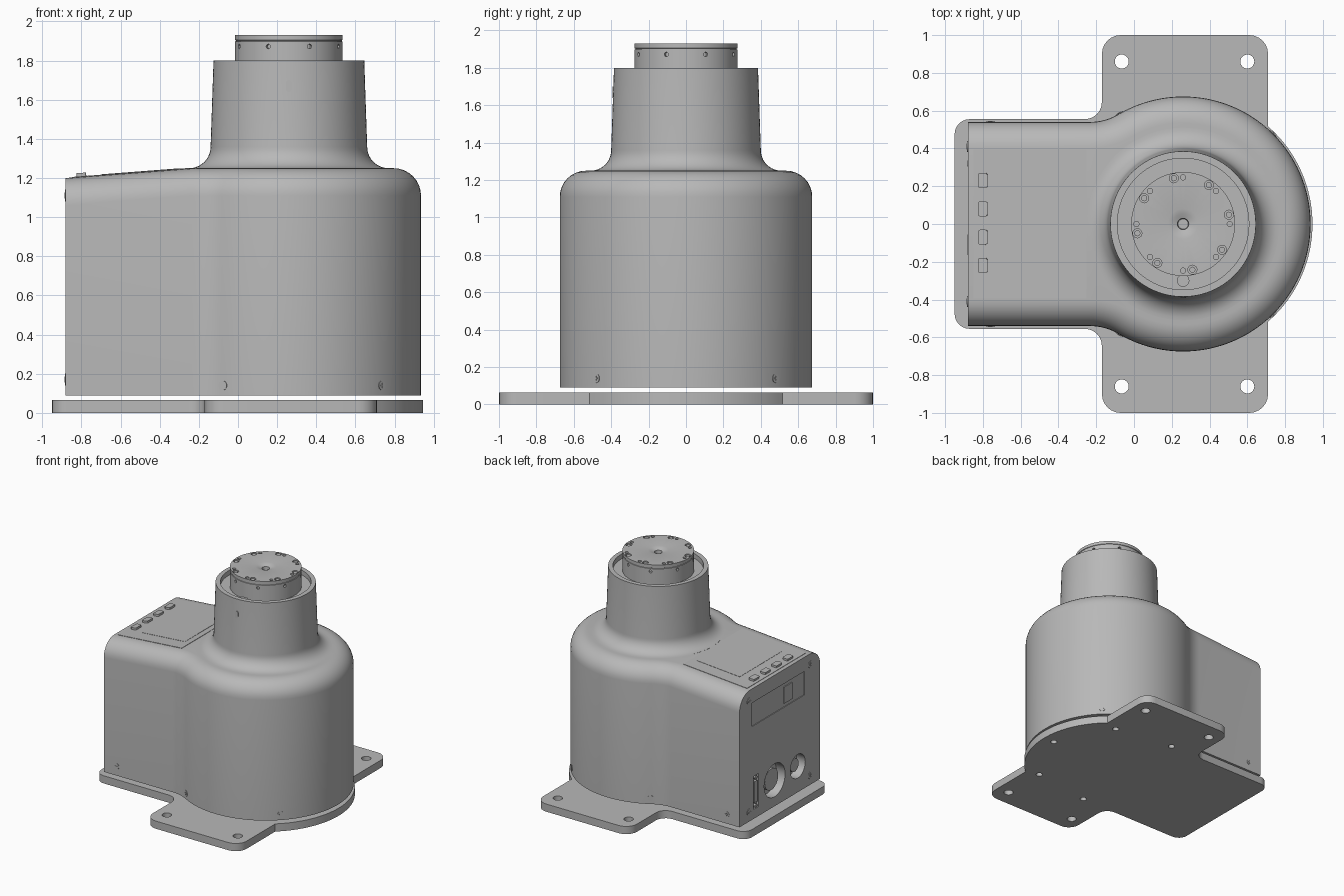
import bpy, bmesh, math
from mathutils import Vector, Matrix

if "Cube" in bpy.data.objects:
    bpy.data.objects.remove(bpy.data.objects["Cube"])

CX = 0.26                      # axis of the round tower
BACK = -0.88                   # flat connector face
SLOPE = math.atan2(0.05, 0.65)

grey = bpy.data.materials.new("machine_grey")
grey.diffuse_color = (0.48, 0.48, 0.48, 1)
grey.use_nodes = True
grey.node_tree.nodes["Principled BSDF"].inputs["Base Color"].default_value = grey.diffuse_color


def finish(name, bm):
    bmesh.ops.remove_doubles(bm, verts=bm.verts, dist=1e-5)
    bmesh.ops.recalc_face_normals(bm, faces=bm.faces)
    me = bpy.data.meshes.new(name)
    bm.to_mesh(me)
    bm.free()
    ob = bpy.data.objects.new(name, me)
    bpy.context.collection.objects.link(ob)
    me.materials.append(grey)
    return ob


def activate(ob):
    bpy.ops.object.select_all(action='DESELECT')
    ob.select_set(True)
    bpy.context.view_layer.objects.active = ob


def smooth(ob):
    activate(ob)
    bpy.ops.object.shade_smooth_by_angle(angle=math.radians(30))


def add_cyl(bm, loc, axis, r, depth, seg=20):
    q = Vector(axis).to_track_quat('Z', 'Y').to_matrix().to_4x4()
    bmesh.ops.create_cone(bm, cap_ends=True, segments=seg, radius1=r, radius2=r,
                          depth=depth, matrix=Matrix.Translation(loc) @ q)


def add_box(bm, loc, size, rot=None):
    m = Matrix.Translation(loc) @ (rot or Matrix()) @ Matrix.Diagonal((*size, 1))
    bmesh.ops.create_cube(bm, size=1, matrix=m)


def cut(ob, bm):
    tool = finish("cutter", bm)
    tool.hide_render = True
    mod = ob.modifiers.new("cut", 'BOOLEAN')
    mod.operation, mod.solver, mod.object = 'DIFFERENCE', 'EXACT', tool
    activate(ob)
    bpy.ops.object.modifier_apply(modifier=mod.name)
    bpy.data.objects.remove(tool)


def lathe(name, profile, seg=96):
    bm = bmesh.new()
    rings = [[bm.verts.new((CX + r * math.cos(2 * math.pi * i / seg),
                            r * math.sin(2 * math.pi * i / seg), z)) for i in range(seg)]
             if r > 0 else [bm.verts.new((CX, 0, z))] * seg for r, z in profile]
    for a, b in zip(rings, rings[1:]):
        for i in range(seg):
            j = (i + 1) % seg
            vs = list(dict.fromkeys((a[i], a[j], b[j], b[i])))
            if len(vs) > 2:
                bm.faces.new(vs)
    return finish(name, bm)


def arc(cx, cy, r, a0, a1, n):
    return [(cx + r * math.cos(math.radians(a0 + (a1 - a0) * i / n)),
             cy + r * math.sin(math.radians(a0 + (a1 - a0) * i / n))) for i in range(n + 1)]


def top(x):                    # height of the shell, sloping down to the back
    return 1.25 - max(0, -0.23 - x) * math.tan(SLOPE)


# --- base plate with four mounting ears
half = (arc(-0.87, 0.475, 0.08, 180, 90, 6) + arc(-0.26, 0.645, 0.09, -90, 0, 6)
        + arc(-0.07, 0.9, 0.1, 180, 90, 6) + arc(0.61, 0.9, 0.1, 90, 0, 6)
        + arc(CX, 0, 0.685, 48.9, 0, 16))
outline = half + [(x, -y) for x, y in reversed(half[:-1])]
bm = bmesh.new()
face = bm.faces.new([bm.verts.new((x, y, 0)) for x, y in outline])
up = bmesh.ops.extrude_face_region(bm, geom=[face])['geom']
bmesh.ops.translate(bm, verts=[v for v in up if isinstance(v, bmesh.types.BMVert)],
                    vec=(0, 0, 0.065))
plate = finish("base_plate", bm)
bm = bmesh.new()
for x in (-0.065, 0.6):
    for y in (-0.86, 0.86):
        add_cyl(bm, (x, y, 0.03), (0, 0, 1), 0.037, 0.2, 28)
for a in (0, 55, -55, 109, -109):
    a = math.radians(a)
    add_cyl(bm, (CX + 0.585 * math.cos(a), 0.585 * math.sin(a), 0.03), (0, 0, 1), 0.026, 0.2)
cut(plate, bm)
smooth(plate)

# --- shell: round drum blended into a box tail, top edge rounded by inset rings
R, W, BLEND, EDGE = 0.675, 0.54, 0.3, 0.14
bcy = W + BLEND
bcx = CX - math.sqrt((R + BLEND) ** 2 - bcy ** 2)
turn = math.degrees(math.atan2(bcy, bcx - CX))


def shell_half(d):
    return ([(BACK, W - d)] + arc(bcx, bcy, BLEND + d, -90, turn - 180, 8)
            + arc(CX, 0, R - d, turn, 0, 40)[1:])


bm = bmesh.new()
levels = [(0, None)] + [(EDGE * (1 - math.cos(t)), EDGE * (1 - math.sin(t)))
                        for t in (math.pi / 2 * i / 8 for i in range(9))]
rings = []
for d, drop in levels:
    h = shell_half(d)
    pts = h + [(x, -y) for x, y in reversed(h[:-1])]
    rings.append([bm.verts.new((x, y, 0.09 if drop is None else top(x) - drop))
                  for x, y in pts])
n = len(rings[0])
for a, b in zip(rings, rings[1:]):
    for i in range(n):
        j = (i + 1) % n
        bm.faces.new((a[i], a[j], b[j], b[i]))
for ring in (rings[0], rings[-1]):          # caps as strips across the width
    for i in range(n // 2):
        bm.faces.new(list(dict.fromkeys(
            (ring[i], ring[i + 1], ring[n - 2 - i], ring[n - 1 - i]))))
shell = finish("body_shell", bm)

# connector openings and recessed label field in the back face
bm = bmesh.new()
add_cyl(bm, (BACK, 0.07, 0.31), (1, 0, 0), 0.14, 0.16, 40)
add_cyl(bm, (BACK, -0.24, 0.31), (1, 0, 0), 0.1, 0.16, 32)
add_box(bm, (BACK, 0.32, 0.31), (0.04, 0.07, 0.28))
add_box(bm, (BACK, 0.02, 0.98), (0.012, 0.7, 0.2))
cut(shell, bm)
smooth(shell)

# --- connectors, switch and data port
bm = bmesh.new()
add_cyl(bm, (BACK + 0.06, 0.07, 0.31), (1, 0, 0), 0.09, 0.06, 32)
add_cyl(bm, (BACK + 0.06, -0.24, 0.31), (1, 0, 0), 0.055, 0.06, 24)
add_box(bm, (BACK + 0.015, 0.32, 0.31), (0.03, 0.035, 0.18))
for z in (0.19, 0.43):
    add_cyl(bm, (BACK + 0.01, 0.32, z), (1, 0, 0), 0.015, 0.025, 12)
add_box(bm, (BACK + 0.005, -0.11, 0.98), (0.012, 0.11, 0.14))
smooth(finish("connectors", bm))

# --- cross-head screws around the shell
bm = bmesh.new()
screws = [((BACK, y, z), (-1, 0, 0), 0.03) for y in (-0.41, 0.41) for z in (0.17, 1.11)]
for s in (-1, 1):
    screws.append(((-0.76, s * W, 0.17), (0, s, 0), 0.024))
    for a in (45.2, 120):
        c, k = math.cos(math.radians(a)), s * math.sin(math.radians(a))
        screws.append(((CX + R * c, R * k, 0.14), (c, k, 0), 0.024))
for loc, nrm, r in screws:
    add_cyl(bm, loc, nrm, r, 0.006)
    q = Vector(nrm).to_track_quat('Z', 'Y').to_matrix().to_4x4()
    for size in ((r, 0.006, 0.012), (0.006, r, 0.012)):
        add_box(bm, loc, size, q)
smooth(finish("shell_screws", bm))

# --- control panel on the sloping top, with screen and four buttons
tilt = Matrix.Rotation(-SLOPE, 4, 'Y')
bm = bmesh.new()
add_box(bm, (-0.55, 0, top(-0.55)), (0.6, 0.79, 0.006), tilt)
finish("control_panel", bm)
bm = bmesh.new()
add_box(bm, (-0.5, 0, top(-0.5) + 0.002), (0.4, 0.56, 0.006), tilt)
finish("screen", bm)
for i in range(4):
    bm = bmesh.new()
    add_box(bm, (-0.8, 0.23 - 0.15 * i, top(-0.8) + 0.005), (0.05, 0.08, 0.03), tilt)
    bmesh.ops.bevel(bm, geom=[e for e in bm.edges
                              if abs(e.verts[0].co.z - e.verts[1].co.z) > 0.02],
                    offset=0.012, segments=3, affect='EDGES', profile=0.5)
    smooth(finish("button_%d" % (i + 1), bm))

# --- neck flaring out of the shell, with a sunken ring at the top
foot = [(0.51 - 0.11 * math.sin(t), 1.36 - 0.11 * math.cos(t))
        for t in (math.pi / 2 * i / 10 for i in range(11))]
neck = lathe("neck", [(0, 1.24), (0.51, 1.24)] + foot
             + [(0.385, 1.8), (0.348, 1.8), (0.348, 1.76), (0, 1.76)])
smooth(neck)
bm = bmesh.new()
add_cyl(bm, (CX, -0.30, 1.76), (0, 0, 1), 0.033, 0.02)
for z in (1.655, 1.685):                    # oval mark on the front of the neck
    add_cyl(bm, (CX, -0.387, z), (0, 1, 0), 0.015, 0.012)
add_box(bm, (CX, -0.387, 1.67), (0.03, 0.012, 0.03))
smooth(finish("neck_markers", bm))

# --- output flange with bolt circle, side holes and centre dish
flange = lathe("output_flange", [(0, 1.75), (0.275, 1.75), (0.275, 1.897), (0.271, 1.899),
                                 (0.271, 1.903), (0.275, 1.905), (0.275, 1.93), (0.08, 1.93),
                                 (0.055, 1.924), (0.03, 1.914), (0.027, 1.87), (0, 1.87)])
bm = bmesh.new()
heads = bmesh.new()
for i in range(8):
    for off, r, depth in ((11.5, 0.024, 0.03), (0, 0.014, 0.04)):
        a = math.radians(45 * i + off)
        x, y = CX + 0.247 * math.cos(a), 0.247 * math.sin(a)
        add_cyl(bm, (x, y, 1.93), (0, 0, 1), r, depth, 16)
        if off:
            add_cyl(heads, (x, y, 1.915), (0, 0, 1), 0.016, 0.02, 12)
    a = math.radians(45 * i + 22.5)
    c, s = math.cos(a), math.sin(a)
    add_cyl(bm, (CX + 0.275 * c, 0.275 * s, 1.872), (c, s, 0), 0.012, 0.04, 12)
cut(flange, bm)
smooth(flange)
smooth(finish("flange_bolts", heads))
